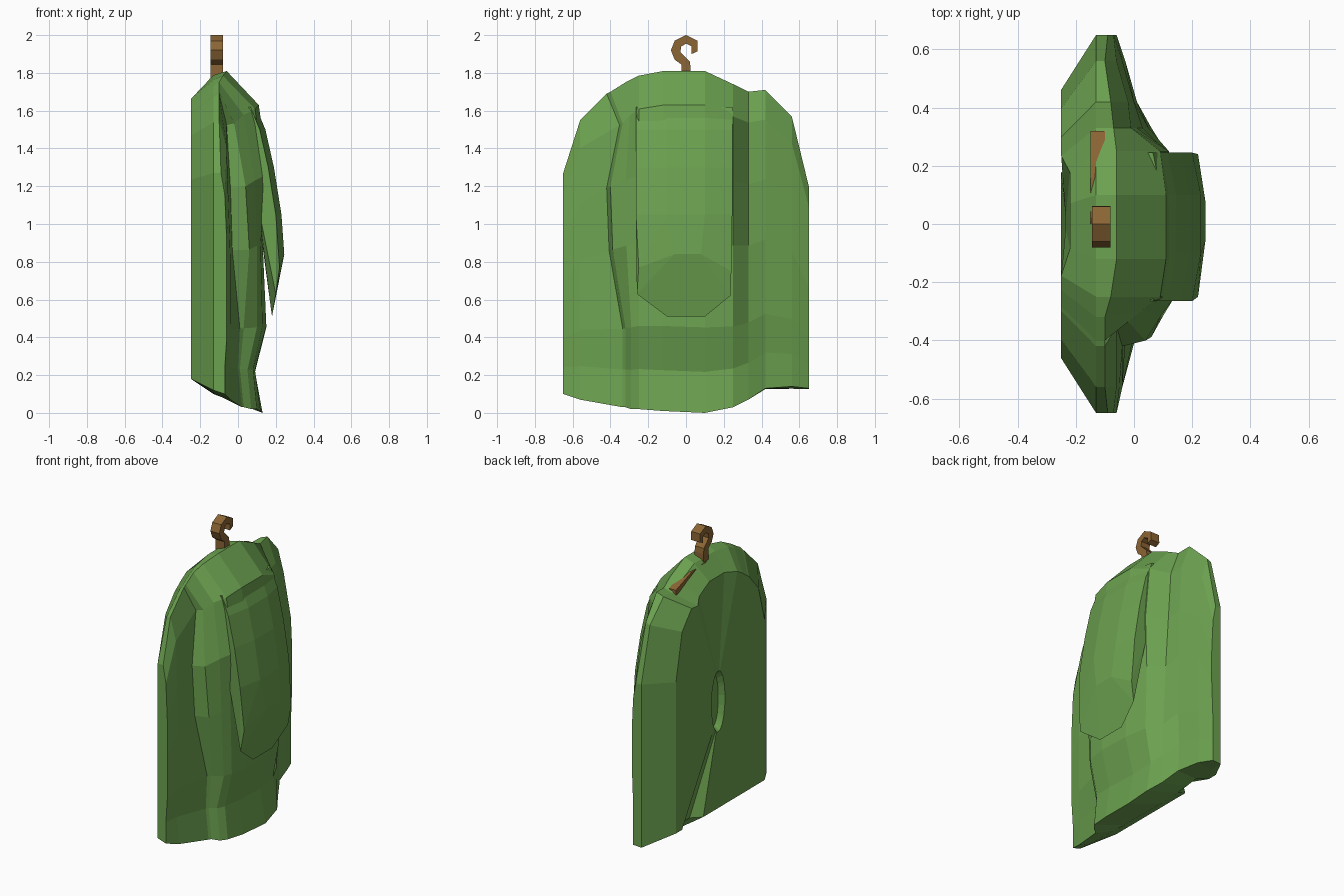
import bpy, bmesh
from mathutils import Vector

if "Cube" in bpy.data.objects:
    bpy.data.objects.remove(bpy.data.objects["Cube"])


def material(name, rgb):
    m = bpy.data.materials.new(name)
    m.diffuse_color = (*rgb, 1)
    m.use_nodes = True
    m.node_tree.nodes["Principled BSDF"].inputs["Base Color"].default_value = m.diffuse_color
    return m


GREEN = material("cloth_green", (0.15, 0.36, 0.08))
BROWN = material("wood_brown", (0.26, 0.13, 0.035))


def finish(bm, name, mat):
    bmesh.ops.recalc_face_normals(bm, faces=bm.faces)
    me = bpy.data.meshes.new(name)
    bm.to_mesh(me)
    bm.free()
    me.materials.append(mat)
    ob = bpy.data.objects.new(name, me)
    bpy.context.collection.objects.link(ob)
    return ob


# Coat front: columns of (y, top z, bottom z, x at each row)
ROWS = (0, .12, .25, .5, .7, .9, 1)
COLUMNS = [
    (-.65, 1.27, .10, -.07, -.07, -.06, -.06, -.06, -.07, -.09),
    (-.56, 1.55, .07, -.04, -.05, -.04, -.04, -.05, -.06, -.10),
    (-.42, 1.69, .03, .02, .00, .01, -.03, -.04, -.06, -.10),
    (-.40, 1.70, .03, .03, .01, .03, .06, .04, -.02, -.10),
    (-.32, 1.75, .02, .07, .05, .10, .10, .09, .03, -.10),
    (-.25, 1.785, .02, .10, .08, .13, .12, .14, .09, -.08),
    (-.12, 1.81, .01, .12, .09, .15, .13, .16, .11, -.06),
    (.10, 1.81, .00, .13, .09, .15, .13, .16, .11, -.06),
    (.25, 1.74, .03, .11, .08, .12, .11, .12, .09, -.06),
    (.33, 1.70, .07, .06, .05, .05, .03, .01, -.01, -.07),
    (.42, 1.71, .13, .01, .00, .01, .00, .00, -.02, -.08),
    (.56, 1.57, .14, -.03, -.04, -.03, -.03, -.04, -.06, -.10),
    (.65, 1.20, .13, -.07, -.07, -.07, -.06, -.06, -.07, -.09),
]
# The lapel edge leans in towards the hood at top and bottom
LEAN = (1, 1, 1, .15, 0, .8, .9)
LEAN_BY_COLUMN = {-.42: .085, -.40: .08, -.32: .03}
bm = bmesh.new()
grid = []
for y, zt, zb, *xs in COLUMNS:
    column = []
    for t, x, k in zip(ROWS, xs, LEAN):
        shift = 0 if t == 1 else k * LEAN_BY_COLUMN.get(y, 0)
        column.append(bm.verts.new((x, y + shift, zb + t * (zt - zb))))
    grid.append(column)
for a, b in zip(grid, grid[1:]):
    for i in range(len(ROWS) - 1):
        bm.faces.new((a[i], b[i], b[i + 1], a[i + 1]))

# Coat rim and back: outline shrinks in steps to a small hollow
outline = ([c[0] for c in grid] + grid[-1][1:-1] +
           [c[-1] for c in reversed(grid)] + grid[0][-2:0:-1])


def edge_ring(p):
    if p.z < .15:
        return (-.13, p.y, .10 + p.z * .2)
    return (-.13, p.y, .07 + (p.z - .03) * .965 if abs(p.y) < .6 else p.z)


def back_ring(p):
    if p.z < .15:
        return (-.19 if .3 < p.y < .5 else -.25, p.y * .71, .18)
    x = -.22 if p.z > 1.7 and -.15 < p.y < .3 else -.25
    return (x, p.y * .71, .18 + p.z * .83)


def hollow_rim(p):
    d = Vector((p.y, p.z - .87)).normalized()
    return (-.235, d.x * .07, .87 + d.y * .2)


def hollow_floor(p):
    d = Vector((p.y, p.z - .87)).normalized()
    return (-.20, d.x * .05, .87 + d.y * .17)


points = [v.co.copy() for v in outline]
ring = outline
for step in (edge_ring, back_ring, hollow_rim, hollow_floor):
    new = [bm.verts.new(step(p)) for p in points]
    for i in range(len(ring)):
        j = (i + 1) % len(ring)
        bm.faces.new((ring[i], ring[j], new[j], new[i]))
    ring = new
bm.faces.new(ring)
finish(bm, "coat", GREEN)

# Hood hanging over the front, thinning down to its octagonal opening
bm = bmesh.new()
octagon = [(.22, -.25, .77), (.245, -.06, .84), (.245, .08, .84), (.22, .24, .75),
           (.20, .235, .62), (.18, .10, .51), (.18, -.10, .51), (.20, -.26, .63)]
for p in octagon:
    bm.verts.new(p)
for z, x in ((1.05, .23), (1.3, .19), (1.5, .145), (1.62, .095)):
    for y in (-.10, .10):
        bm.verts.new((x, y, z))
    for y in (-.265, .245):
        bm.verts.new((x - .03, y, z))
for z, x in ((1.08, .11), (1.62, .03)):
    for y in (-.26, .245):
        bm.verts.new((x, y, z))
bmesh.ops.convex_hull(bm, input=bm.verts)
bmesh.ops.dissolve_limit(bm, angle_limit=.02, verts=bm.verts, edges=bm.edges)
finish(bm, "hood", GREEN)


# Wooden hanger: flat outlines in the y-z plane given thickness along x
def slab(name, pairs, x0, x1):
    bm = bmesh.new()
    rails = [[bm.verts.new((x, *p)) for x, p in
              ((x0, a), (x1, a), (x1, b), (x0, b))] for a, b in pairs]
    for r, s in zip(rails, rails[1:]):
        for i in range(4):
            j = (i + 1) % 4
            bm.faces.new((r[i], r[j], s[j], s[i]))
    bm.faces.new(rails[0])
    bm.faces.new(rails[-1])
    return finish(bm, name, BROWN)


hook = [((-.025, 1.70), (.025, 1.70)), ((-.025, 1.845), (.025, 1.825)),
        ((-.06, 1.87), (.02, 1.86)), ((-.08, 1.92), (-.03, 1.91)),
        ((-.06, 1.97), (-.025, 1.94)), ((0, 2.0), (0, 1.955)),
        ((.06, 1.97), (.03, 1.94)), ((.062, 1.915), (.03, 1.90))]
slab("hanger_hook", hook, -.145, -.08)
for side, label, drop in ((1, "back", 0), (-1, "front", .07)):
    arm = [((0, 1.77 - drop), (0, 1.68 - drop)),
           ((side * .16, 1.755 - drop), (side * .16, 1.65 - drop)),
           ((side * .32, 1.70 - drop), (side * .32, 1.60 - drop))]
    slab("hanger_arm_" + label, arm, -.15, -.10)
